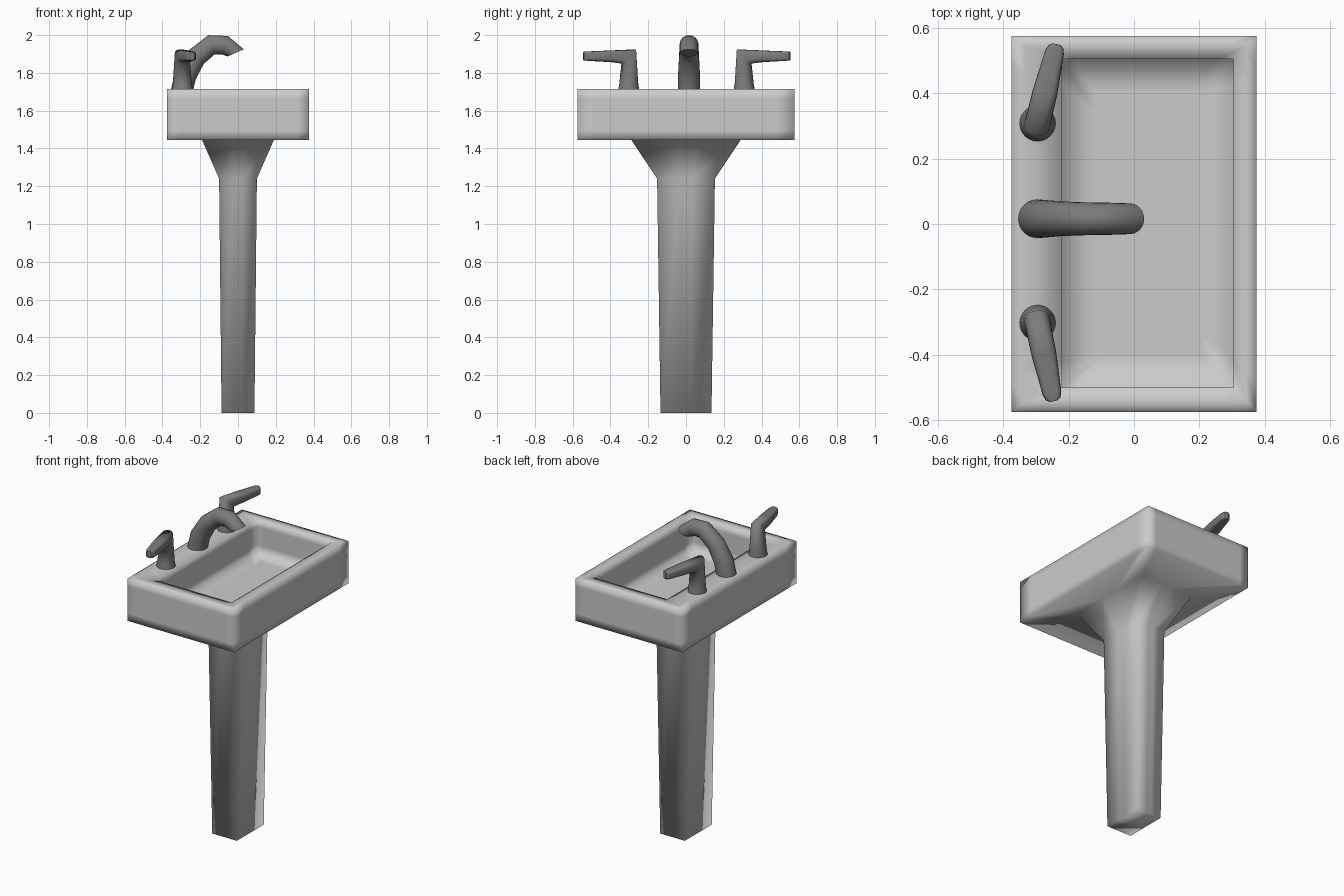
import bpy
import bmesh
import math
from mathutils import Vector

if "Cube" in bpy.data.objects:
    bpy.data.objects.remove(bpy.data.objects["Cube"])


def material(name, value):
    mat = bpy.data.materials.new(name)
    mat.use_nodes = True
    color = (value, value, value, 1)
    mat.diffuse_color = color
    mat.node_tree.nodes["Principled BSDF"].inputs["Base Color"].default_value = color
    return mat


ceramic = material("light grey ceramic", 0.6)
metal = material("dark grey metal", 0.2)


def loft(name, rings, mat):
    """Skin a list of rings, cap both ends and shade smooth."""
    bm = bmesh.new()
    loops = [[bm.verts.new(p) for p in ring] for ring in rings]
    n = len(loops[0])
    for a, b in zip(loops, loops[1:]):
        for i in range(n):
            j = (i + 1) % n
            bm.faces.new((a[i], a[j], b[j], b[i]))
    bm.faces.new(loops[0][::-1])
    bm.faces.new(loops[-1])
    bmesh.ops.recalc_face_normals(bm, faces=bm.faces)
    for f in bm.faces:
        f.smooth = True
    mesh = bpy.data.meshes.new(name)
    bm.to_mesh(mesh)
    bm.free()
    mesh.materials.append(mat)
    obj = bpy.data.objects.new(name, mesh)
    bpy.context.collection.objects.link(obj)
    return obj


def rect(x0, x1, y0, y1, z, soft=0.08):
    """Rectangle ring; soft is how far along each side the corner shading runs."""
    corners = [Vector(c) for c in ((x0, y0, z), (x1, y0, z), (x1, y1, z), (x0, y1, z))]
    ring = []
    for i, c in enumerate(corners):
        ring += [c.lerp(corners[i - 1], soft), c, c.lerp(corners[(i + 1) % 4], soft)]
    return ring


def squared(value, power):
    """Push a sine or cosine outwards: power 1 is round, lower is boxier."""
    return math.copysign(abs(value) ** power, value)


def sweep(name, path, mat, end_dir=None, sides=24):
    """Tube along (point, height radius, width radius, power) with mitred joints."""
    pts = [Vector(step[0]) for step in path]
    dirs = [(b - a).normalized() for a, b in zip(pts, pts[1:])]
    heading = Vector((pts[-1].x - pts[0].x, pts[-1].y - pts[0].y, 0)).normalized()
    side = Vector((0, 0, 1)).cross(heading)
    angles = [2 * math.pi * i / sides for i in range(sides)]
    rings = []
    for k, (p, h, w, power) in enumerate(path):
        d_in, d_out = dirs[max(k - 1, 0)], dirs[min(k, len(dirs) - 1)]
        normal = (d_in + d_out).normalized()
        stretch = 1 / normal.dot(d_in)
        if k == 0:
            normal, stretch = Vector((0, 0, 1)), 1
        elif k == len(path) - 1 and end_dir:
            normal = Vector(end_dir).normalized()
        across = normal.cross(side) * stretch
        rings.append([pts[k] + w * squared(math.cos(a), power) * side
                      + h * squared(math.sin(a), power) * across for a in angles])
    obj = loft(name, rings, mat)
    # Keep the flat end caps crisp
    for poly in obj.data.polygons:
        poly.use_smooth = len(poly.vertices) == 4
    return obj


# Pedestal flaring into the basin underside, then sides, rim and sunken well in one skin
X, Y = 0.375, 0.575
BOTTOM, TOP, FLOOR = 1.445, 1.715, 1.51
WELL = (-0.22, 0.305, -0.5, 0.505)
rings = [rect(-x, x, -y, y, z, 0.4) for x, y, z in
         ((0.087, 0.135, 0), (0.1, 0.153, 1.24), (0.19, 0.29, BOTTOM))]
rings += [rect(-X, X, -Y, Y, z) for z in (BOTTOM, BOTTOM + 0.05, TOP - 0.05, TOP)]
rings += [rect(-X + 0.04, X - 0.03, -Y + 0.03, Y - 0.03, TOP)]
rings += [rect(*WELL, z) for z in (TOP, TOP - 0.04, FLOOR + 0.05, FLOOR)]
rings += [rect(-0.12, 0.205, -0.4, 0.405, FLOOR)]
loft("pedestal_basin", rings, ceramic)

# Spout: arched tube with a slanted mouth
arch = [((-0.295, 1.715), 0.059), ((-0.277, 1.79), 0.058), ((-0.222, 1.883), 0.053),
        ((-0.14, 1.949), 0.05), ((-0.07, 1.947), 0.049), ((-0.012, 1.906), 0.047)]
sweep("spout", [((x, 0.016, z), r, r, 1) for (x, z), r in arch], metal, end_dir=(0.4, 0, -0.9))

# Tap handles: conical post with a mitred, boxy lever rounded in plan at its tip
for name, y, tip in (("left_tap", 0.308, (-0.237, 0.55)), ("right_tap", -0.303, (-0.246, -0.542))):
    base = Vector((-0.295, y, TOP))
    elbow = Vector((-0.295, y, 1.887))
    end = Vector((*tip, 1.889))
    sweep(name, [(base, 0.055, 0.055, 1), (base + Vector((0, 0, 0.03)), 0.05, 0.05, 1),
                 (elbow, 0.038, 0.039, 0.8), (elbow.lerp(end, 0.4), 0.031, 0.038, 0.6),
                 (elbow.lerp(end, 0.9), 0.025, 0.029, 0.5),
                 (elbow.lerp(end, 0.97), 0.024, 0.023, 0.5), (end, 0.023, 0.012, 0.5)], metal)
